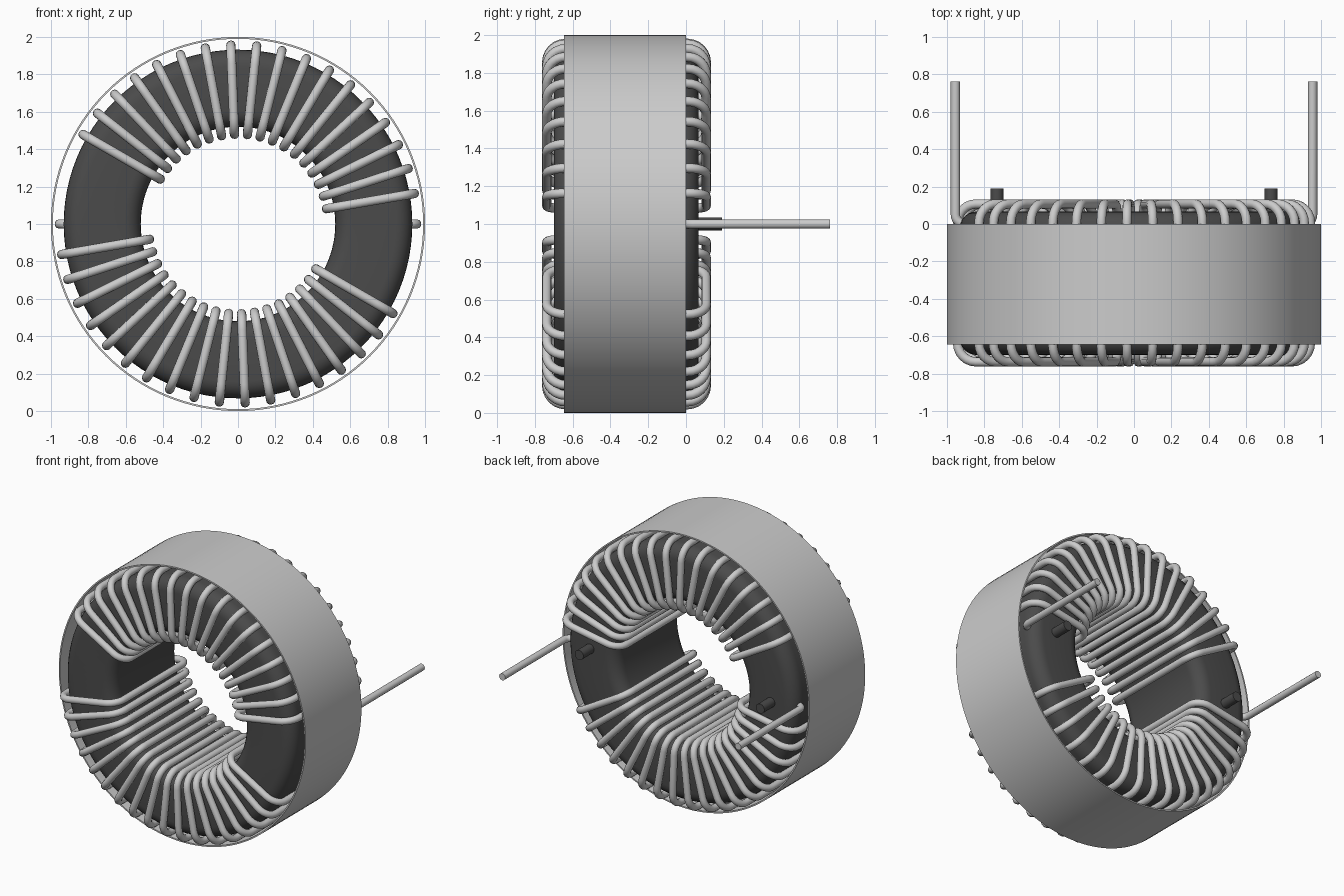
import bpy, bmesh
from math import sin, cos, pi, radians

if "Cube" in bpy.data.objects:
    bpy.data.objects.remove(bpy.data.objects["Cube"])

CZ = 1.0  # height of the ring axis, which runs along y


def rounded_rect(r0, r1, y0, y1, rad_in, rad_out, n=6):
    """Closed (radius, y) profile with rounded corners."""
    pts = []
    for r, y, a0, rad in ((r1 - rad_out, y1 - rad_out, 0, rad_out),
                          (r0 + rad_in, y1 - rad_in, 90, rad_in),
                          (r0 + rad_in, y0 + rad_in, 180, rad_in),
                          (r1 - rad_out, y0 + rad_out, 270, rad_out)):
        for k in range(n + 1):
            a = radians(a0 + 90 * k / n)
            pts.append((r + rad * cos(a), y + rad * sin(a)))
    return pts


def polar(r, y, a):
    return (r * cos(a), y, CZ + r * sin(a))


def grey(name, v):
    m = bpy.data.materials.new(name)
    m.diffuse_color = (v, v, v, 1)
    m.use_nodes = True
    m.node_tree.nodes["Principled BSDF"].inputs["Base Color"].default_value = m.diffuse_color
    return m


def ring(name, profile, segs, mat=None, angle=35):
    """Revolve a closed profile around the y axis."""
    bm = bmesh.new()
    rows = [[bm.verts.new(polar(r, y, 2 * pi * i / segs)) for r, y in profile]
            for i in range(segs)]
    n = len(profile)
    for i in range(segs):
        a, b = rows[i], rows[(i + 1) % segs]
        for j in range(n):
            k = (j + 1) % n
            bm.faces.new((a[j], a[k], b[k], b[j]))
    bmesh.ops.recalc_face_normals(bm, faces=bm.faces)
    me = bpy.data.meshes.new(name)
    bm.to_mesh(me)
    bm.free()
    ob = bpy.data.objects.new(name, me)
    bpy.context.collection.objects.link(ob)
    if mat:
        me.materials.append(mat)
    smooth(ob, angle)


def smooth(ob, angle):
    bpy.ops.object.select_all(action='DESELECT')
    ob.select_set(True)
    bpy.context.view_layer.objects.active = ob
    bpy.ops.object.shade_smooth_by_angle(angle=radians(angle))


def wire(name, paths, cyclic, radius=0.025):
    """Round wire swept along one or more paths, converted to a mesh."""
    cu = bpy.data.curves.new(name, 'CURVE')
    cu.dimensions = '3D'
    cu.bevel_depth = radius
    cu.bevel_resolution = 4
    cu.use_fill_caps = True
    for pts in paths:
        sp = cu.splines.new('POLY')
        sp.points.add(len(pts) - 1)
        for p, co in zip(sp.points, pts):
            p.co = (*co, 1)
        sp.use_cyclic_u = cyclic
    ob = bpy.data.objects.new(name, cu)
    bpy.context.collection.objects.link(ob)
    bpy.ops.object.select_all(action='DESELECT')
    ob.select_set(True)
    bpy.context.view_layer.objects.active = ob
    bpy.ops.object.convert(target='MESH')
    smooth(bpy.context.object, 40)


dark = grey("dark_ferrite", 0.07)

# Ferrite core and thin outer sleeve
ring("core", rounded_rect(0.52, 0.932, -0.70, 0.067, 0.09, 0.09), 96, dark)
ring("sleeve", [(0.99, -0.645), (1.0, -0.645), (1.0, 0.0), (0.99, 0.0)], 128)

# Two windings of 18 turns each, half a revolution apart
turn = rounded_rect(0.48, 0.957, -0.737, 0.107, 0.09, 0.10)
for name, start in (("upper_winding", 9.8), ("lower_winding", 189.8)):
    wire(name, [[polar(r, y, radians(start + 140.2 * i / 17)) for r, y in turn]
                for i in range(18)], True)

# Leads bending out of the core, and locating pegs beside them
for side, s in (("right", 1), ("left", -1)):
    bend = [(0.905 + 0.05 * sin(radians(a)), 0.05 - 0.05 * cos(radians(a)))
            for a in range(0, 91, 15)]
    path = [(0.86, 0.0)] + bend + [(0.955, 0.762)]
    wire(side + "_lead", [[(s * x, y, CZ) for x, y in path]], False)

    bpy.ops.mesh.primitive_cylinder_add(vertices=32, radius=0.035, depth=0.18,
                                        location=(s * 0.733, 0.10, CZ),
                                        rotation=(pi / 2, 0, 0))
    peg = bpy.context.object
    peg.name = side + "_peg"
    peg.data.materials.append(dark)
    smooth(peg, 40)
